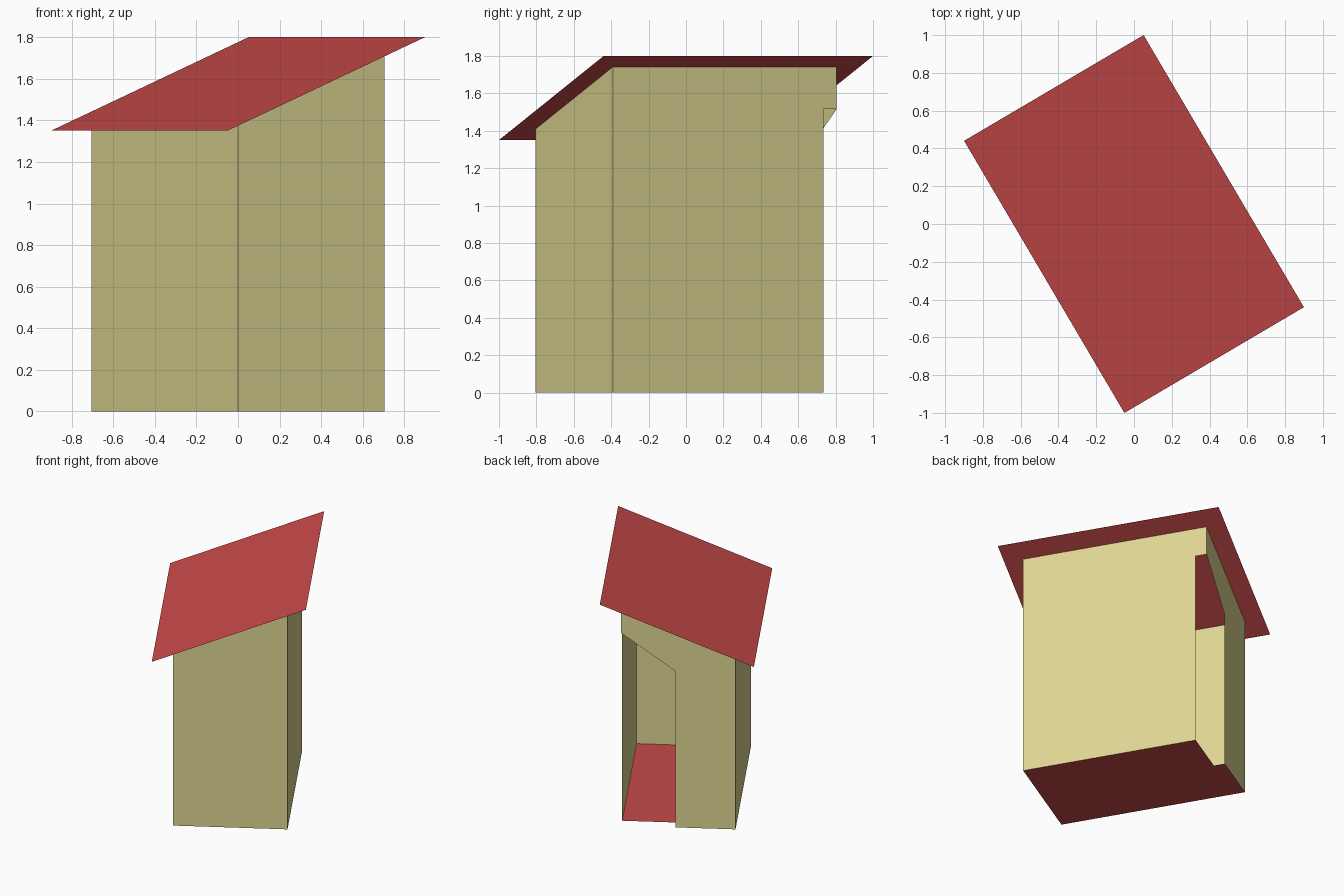
import bpy, bmesh
from math import radians

if "Cube" in bpy.data.objects:
    bpy.data.objects.remove(bpy.data.objects["Cube"], do_unlink=True)

TURN = radians(30.5)          # the hut stands turned on its plot
HW, HD = 0.409, 0.694         # half width and half depth of the walls
RW, RD = 0.5515, 0.836        # half width and half depth of the roof
JAMB, NOTCH = 0.022, 0.082    # doorway side, depth of the doorway cut
DOOR_LOW, DOOR_HIGH = 1.23, 1.516


def roof_z(x):
    return 1.575 + 0.408 * x


def material(name, rgb):
    mat = bpy.data.materials.new(name)
    mat.use_nodes = True
    colour = (*rgb, 1.0)
    mat.diffuse_color = colour
    bsdf = next(n for n in mat.node_tree.nodes if n.type == "BSDF_PRINCIPLED")
    bsdf.inputs["Base Color"].default_value = colour
    return mat


def sheet(name, outline, mat, outward):
    """One thin flat panel, facing roughly along outward."""
    bm = bmesh.new()
    face = bm.faces.new([bm.verts.new(p) for p in outline])
    bm.normal_update()
    if sum(a * b for a, b in zip(face.normal, outward)) < 0:
        face.normal_flip()
    mesh = bpy.data.meshes.new(name)
    bm.to_mesh(mesh)
    bm.free()
    mesh.materials.append(mat)
    obj = bpy.data.objects.new(name, mesh)
    obj.rotation_euler.z = TURN
    bpy.context.collection.objects.link(obj)
    return obj


tan = material("tan_wall", (0.73, 0.67, 0.29))
red = material("red_roof", (0.57, 0.067, 0.067))
low, high = roof_z(-HW), roof_z(HW)

# Sloping roof
sheet("roof", [(x, y, roof_z(x)) for x, y in
               ((-RW, -RD), (RW, -RD), (RW, RD), (-RW, RD))], red, (0, 0, 1))

# Floor, cut back at the doorway
sheet("floor", [(x, y, 0) for x, y in
                ((-HW, -HD), (HW, -HD), (HW, HD - NOTCH), (JAMB, HD - NOTCH),
                 (JAMB, HD), (-HW, HD))], red, (0, 0, -1))

# Plain end wall and low side wall
sheet("end_wall", [(-HW, -HD, 0), (HW, -HD, 0), (HW, -HD, high), (-HW, -HD, low)],
      tan, (0, -1, 0))
sheet("low_side_wall", [(-HW, y, z) for y, z in
                        ((-HD, 0), (HD, 0), (HD, low), (-HD, low))], tan, (-1, 0, 0))

# High side wall, notched beside the doorway
sheet("high_side_wall", [(HW, y, z) for y, z in
                         ((-HD, 0), (HD - NOTCH, 0), (HD - NOTCH, DOOR_HIGH),
                          (HD, DOOR_HIGH), (HD, high), (-HD, high))], tan, (1, 0, 0))

# Entrance wall with a slant-topped corner doorway
sheet("entrance_wall", [(x, HD, z) for x, z in
                        ((-HW, 0), (JAMB, 0), (JAMB, DOOR_LOW), (HW, DOOR_HIGH),
                         (HW, high), (-HW, low))], tan, (0, 1, 0))
